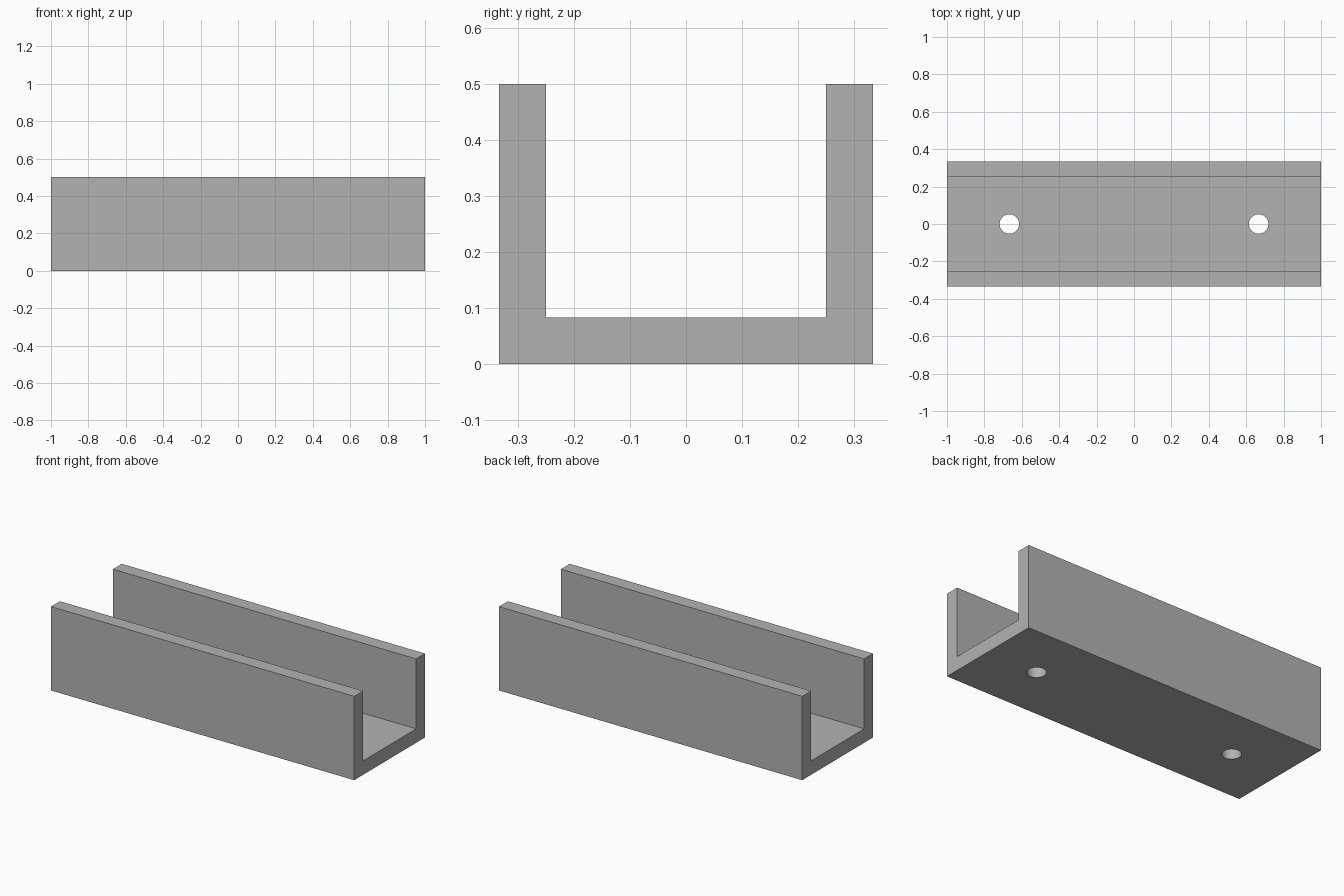
import bpy
import bmesh
import math

LENGTH, WIDTH, HEIGHT, WALL = 2.0, 2 / 3, 0.5, 1 / 12
HOLE_X, HOLE_RADIUS = 2 / 3, 0.052

default = bpy.data.objects.get("Cube")
if default:
    bpy.data.objects.remove(default, do_unlink=True)

# Single plain grey
grey = bpy.data.materials.new("plain grey")
grey.use_nodes = True
colour = (0.45, 0.45, 0.45, 1)
grey.diffuse_color = colour
grey.node_tree.nodes["Principled BSDF"].inputs["Base Color"].default_value = colour

# U-shaped channel: cross-section extruded along x
outer, inner = WIDTH / 2, WIDTH / 2 - WALL
half = [(outer, 0), (outer, HEIGHT), (inner, HEIGHT), (inner, WALL)]
section = half + [(-y, z) for y, z in reversed(half)]
bm = bmesh.new()
end = bm.faces.new([bm.verts.new((-LENGTH / 2, y, z)) for y, z in section])
ext = bmesh.ops.extrude_face_region(bm, geom=[end])
moved = [v for v in ext["geom"] if isinstance(v, bmesh.types.BMVert)]
bmesh.ops.translate(bm, vec=(LENGTH, 0, 0), verts=moved)
bmesh.ops.recalc_face_normals(bm, faces=bm.faces)
mesh = bpy.data.meshes.new("channel")
bm.to_mesh(mesh)
bm.free()
mesh.materials.append(grey)
channel = bpy.data.objects.new("channel", mesh)
bpy.context.collection.objects.link(channel)


# Round mounting holes through the floor
def drill(x):
    bpy.ops.mesh.primitive_cylinder_add(
        vertices=48, radius=HOLE_RADIUS, depth=WALL * 3, location=(x, 0, WALL / 2))
    cutter = bpy.context.object
    cutter.name = "hole_cutter"
    cutter.hide_render = True
    cutter.data.materials.append(grey)
    mod = channel.modifiers.new("hole", "BOOLEAN")
    mod.operation = "DIFFERENCE"
    mod.solver = "EXACT"
    mod.object = cutter
    bpy.ops.object.select_all(action="DESELECT")
    channel.select_set(True)
    bpy.context.view_layer.objects.active = channel
    bpy.ops.object.modifier_apply(modifier=mod.name)
    bpy.data.objects.remove(cutter, do_unlink=True)


for side in (-1, 1):
    drill(side * HOLE_X)

# Smooth hole walls, crisp channel edges
bpy.ops.object.shade_smooth_by_angle(angle=math.radians(30))
